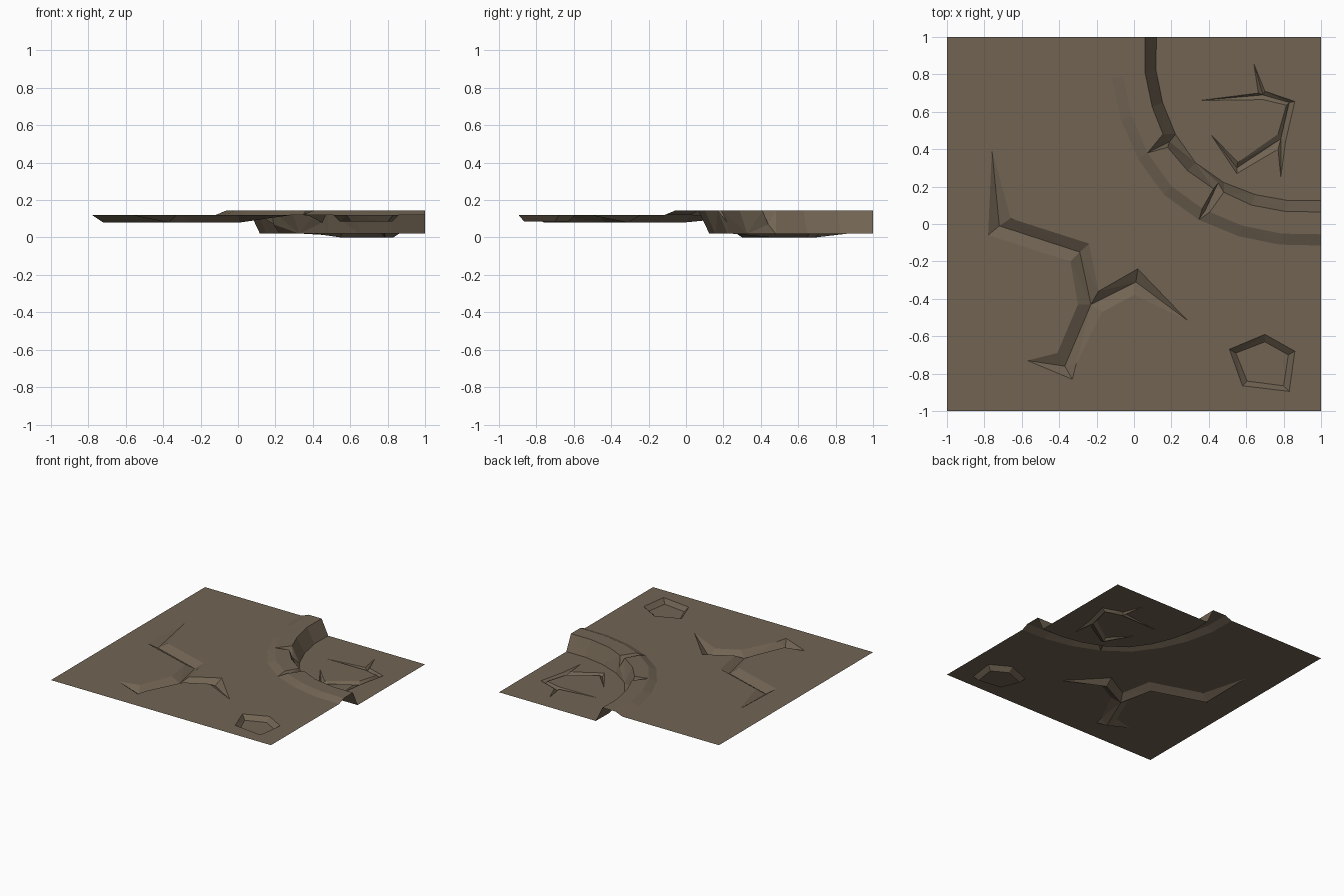
import bpy
import math
from mathutils import Vector
from mathutils.geometry import delaunay_2d_cdt

cube = bpy.data.objects.get("Cube")
if cube:
    bpy.data.objects.remove(cube)

# Heights of the terrain levels
GROUND, GROUND_CRACK = 0.12, 0.08
RIM, FLOOR, FLOOR_CRACK = 0.145, 0.02, 0.0

points, edges = [], []


def add_point(x, y, z):
    points.append(Vector((round(x, 4), round(y, 4), z)))
    return len(points) - 1


def add_path(coords, z, closed=False):
    """Add a run of constrained edges; a coordinate may carry its own height."""
    ids = [add_point(c[0], c[1], c[2] if len(c) > 2 else z) for c in coords]
    edges.extend(zip(ids, ids[1:]))
    if closed:
        edges.append((ids[-1], ids[0]))
    return ids


def add_crack(outline, valley, top, bottom, closed_valley=False):
    """Sink a faceted groove: every outline corner falls to its nearest valley point."""
    rim_ids = add_path(outline, top, True)
    low_ids = add_path(valley, bottom, closed_valley)
    for r in rim_ids:
        nearest = min(low_ids, key=lambda v: (points[v].xy - points[r].xy).length)
        edges.append((r, nearest))
    return low_ids


# Square tile corners, the last one lying on the pit floor
for x, y in ((-1, -1), (1, -1), (-1, 1)):
    add_point(x, y, GROUND)
add_point(1, 1, FLOOR)

# Quarter-round pit with a raised rim
arc_radii = (0.94, 0.96, 0.977, 0.996, 1.01, 0.996, 0.973, 0.952, 0.935)


def add_ring(offset, z, notches=None):
    """Add one arc of the pit; a notch replaces a single arc corner by three."""
    coords = []
    for k, radius in enumerate(arc_radii):
        angle = math.radians(90) * k / (len(arc_radii) - 1)
        r = radius + offset
        arc_corner = [(1 - r * math.cos(angle), 1 - r * math.sin(angle))]
        coords += (notches or {}).get(k, arc_corner)
    return add_path(coords, z)


foot = add_ring(0.18, GROUND)
crest = add_ring(0.12, RIM, {
    5: [(0.365, 0.083), (0.382, 0.075, 0.115), (0.405, 0.064)]})
lip = add_ring(0, RIM, {
    3: [(0.155, 0.48), (0.19, 0.44, 0.07), (0.18, 0.41)],
    5: [(0.425, 0.188), (0.45, 0.22, 0.08), (0.48, 0.17)]})
base = add_ring(-0.06, FLOOR)

# Wedge broken out of the rim, and the split running across it
edges += [(crest[3], lip[i]) for i in (3, 4, 5)]
edges += [(crest[5 + i], lip[7 + i]) for i in range(3)]
edges += [(foot[5], crest[6]), (lip[8], base[5]), (lip[4], base[3])]

# Large forked crack in the ground
fork = add_crack(
    [(-0.76, 0.40), (-0.78, -0.06), (-0.34, -0.20), (-0.30, -0.43),
     (-0.41, -0.69), (-0.57, -0.73), (-0.33, -0.83), (-0.31, -0.75),
     (-0.17, -0.47), (0.0, -0.38), (0.285, -0.515), (0.02, -0.24),
     (-0.19, -0.36), (-0.24, -0.105), (-0.66, 0.03)],
    [(-0.72, -0.01), (-0.29, -0.15), (-0.23, -0.43), (0.01, -0.31)],
    GROUND, GROUND_CRACK)
# The lower branch of the fork
branch = add_point(-0.37, -0.76, GROUND_CRACK)
edges.append((fork[2], branch))

# Five-sided hollow
add_crack(
    [(0.51, -0.67), (0.70, -0.59), (0.86, -0.68), (0.83, -0.895), (0.58, -0.865)],
    [(0.545, -0.69), (0.70, -0.63), (0.825, -0.70), (0.80, -0.865), (0.605, -0.84)],
    GROUND, 0.085, True)

# Branching crack in the pit floor
add_crack(
    [(0.41, 0.48), (0.55, 0.27), (0.77, 0.40), (0.785, 0.25), (0.81, 0.44),
     (0.86, 0.655), (0.70, 0.71), (0.64, 0.86), (0.665, 0.70), (0.35, 0.66),
     (0.69, 0.665), (0.815, 0.635), (0.77, 0.48), (0.555, 0.33)],
    [(0.55, 0.30), (0.785, 0.455), (0.83, 0.65), (0.69, 0.69)],
    FLOOR, FLOOR_CRACK)

# The lower branch ends join the branch point instead of the fork centre
ends = [i for i, p in enumerate(points) if p.x < -0.3 and p.y < -0.65 and p.z == GROUND]
ends = [i for i in ends if i > base[-1]]
edges = [e for e in edges if not (e[0] in ends and e[1] in fork)]
edges += [(i, branch) for i in ends]

# Triangulate the plan and lift every point to its height
flat, _, tris, sources, _, _ = delaunay_2d_cdt(
    [p.xy for p in points], edges, [], 0, 0.00001)
verts = [(v.x, v.y, points[s[0]].z if s else GROUND) for v, s in zip(flat, sources)]
mesh = bpy.data.meshes.new("cracked_ground")
mesh.from_pydata(verts, [], tris)
mesh.update()
ground = bpy.data.objects.new("cracked_ground", mesh)
bpy.context.collection.objects.link(ground)

# Earth colour
earth = bpy.data.materials.new("brown_earth")
earth.use_nodes = True
colour = (0.165, 0.127, 0.086, 1)
earth.diffuse_color = colour
shader = next(n for n in earth.node_tree.nodes if n.type == 'BSDF_PRINCIPLED')
shader.inputs["Base Color"].default_value = colour
mesh.materials.append(earth)
